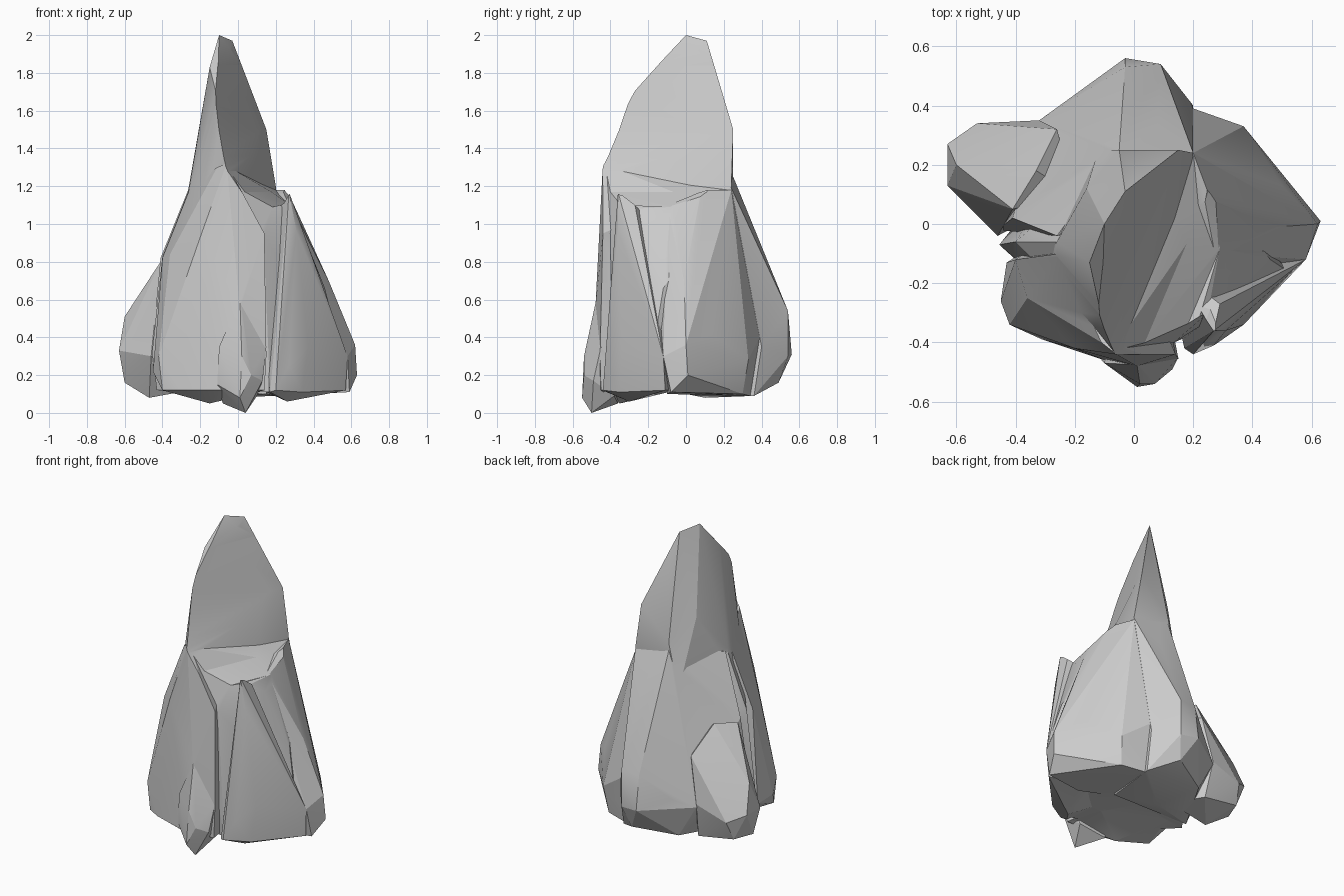
import bpy, bmesh
from mathutils import Vector


def link(name, bm):
    bmesh.ops.recalc_face_normals(bm, faces=bm.faces)
    mesh = bpy.data.meshes.new(name)
    bm.to_mesh(mesh)
    bm.free()
    obj = bpy.data.objects.new(name, mesh)
    bpy.context.collection.objects.link(obj)
    return obj


def chunk(name, points):
    """Faceted boulder: convex hull of a few corner points."""
    bm = bmesh.new()
    for p in points:
        bm.verts.new(p)
    bmesh.ops.convex_hull(bm, input=bm.verts[:])
    bmesh.ops.delete(bm, geom=[v for v in bm.verts if not v.link_faces], context='VERTS')
    return link(name, bm)


def combine(target, other, operation):
    mod = target.modifiers.new("combine", 'BOOLEAN')
    mod.operation = operation
    mod.solver = 'EXACT'
    mod.object = other
    bpy.context.view_layer.objects.active = target
    bpy.ops.object.modifier_apply(modifier=mod.name)
    bpy.data.objects.remove(other, do_unlink=True)


# Tall spire
rock = chunk("rock_spire", [
    (-.10, 0, 2), (-.03, .11, 1.97), (-.15, -.13, 1.83), (-.11, -.31, 1.67),
    (-.06, -.44, 1.33), (.15, .25, 1.5), (.2, .24, 1.2), (-.05, .25, 1.3),
    (-.2, -.1, 1.45), (-.16, .12, 1.45), (-.26, -.06, 1.2), (-.18, -.3, 1.2),
    (-.29, -.1, 1.0), (-.12, .25, 1.0), (.2, .2, .8), (0, -.43, .9), (.12, -.3, .8)])

# Inner core that closes the clefts between the chunks
core = chunk("core", [
    (-.05, -.42, 1.3), (.135, -.4, .93), (.25, -.3, 1.08), (.31, -.17, 1.02),
    (.29, -.08, 1.09), (.2, .23, 1.18), (-.1, .2, 1.1), (-.26, -.06, 1.18),
    (-.4, -.06, .83), (-.455, -.07, .32), (-.43, -.07, .12), (.38, -.23, .77),
    (.52, -.16, .42), (.46, -.12, .66), (.53, -.15, .12), (.17, -.385, .11),
    (.36, -.26, .11), (-.2, .25, .12), (.2, .25, .12), (-.2, -.3, .12)])

# Front slab
front = chunk("front_slab", [
    (-.11, -.4, 1.3), (-.06, -.44, 1.32), (.14, -.44, .95), (0, -.455, .9),
    (-.2, -.42, .93), (.15, -.455, .3), (.01, -.48, .55), (-.36, -.36, .45),
    (-.36, -.25, .84), (-.42, -.34, .3), (-.45, -.26, .22), (-.4, -.34, .12),
    (-.43, -.13, .2), (-.40, -.12, .82), (-.31, -.39, .12), (-.15, -.35, .05),
    (-.25, -.1, 1.2), (0, -.1, 1.1), (.1, -.2, .12), (-.3, -.05, .12),
    (-.1, -.46, .12), (.14, -.45, .12)])

# Low pointed foot of the slab
foot = chunk("front_foot", [
    (.01, -.475, .6), (.02, -.54, .3), (.01, -.55, .08), (.04, -.5, 0),
    (.13, -.49, .17), (.07, -.54, .2), (.15, -.45, .35), (-.11, -.46, .15),
    (-.1, -.47, .35), (-.08, -.36, .05), (.1, -.38, .09), (0, -.38, .5)])

# Back mass
back = chunk("back_mass", [
    (-.26, -.04, 1.19), (-.05, .25, 1.25), (.2, .24, 1.19), (.08, .33, 1.03),
    (.09, .54, .54), (-.03, .53, .53), (-.03, .56, .31), (.09, .54, .3),
    (.05, .49, .16), (.2, .4, .35), (.2, .36, .09), (-.2, .43, .38),
    (-.32, .35, .33), (-.2, .36, .12), (-.41, .02, .82), (-.46, -.02, .3),
    (-.42, -.02, .12), (-.1, .1, .08), (.15, 0, 1.0), (.15, 0, .1)])

# Left rear bulge
left = chunk("left_bulge", [
    (-.63, .13, .33), (-.63, .27, .33), (-.53, .34, .28), (-.6, .2, .51),
    (-.47, .16, .68), (-.41, .05, .8), (-.6, .16, .16), (-.55, .29, .16),
    (-.47, .1, .08), (-.46, -.04, .3), (-.32, .35, .35), (-.26, .32, .64),
    (-.3, .3, .12), (-.33, .18, .82), (-.2, .1, .7), (-.2, .1, .13)])

# Right front rib
rib = chunk("right_front_rib", [
    (.27, -.36, 1.17), (.29, -.27, 1.1), (.31, -.36, .96), (.17, -.42, .11),
    (.2, -.44, .12), (.27, -.41, .25), (.37, -.34, .35), (.45, -.23, .45),
    (.58, -.12, .3), (.57, -.11, .12), (.46, -.22, .12), (.34, -.35, .11),
    (.26, -.3, .06), (.38, -.24, .78), (.2, -.2, 1.03), (.1, -.1, .9),
    (.13, -.2, .12), (.3, -.05, .12)])

# Right rear mass
right = chunk("right_mass", [
    (.28, -.1, 1.1), (.26, .08, 1.18), (.2, .24, 1.18), (.31, -.08, 1.0),
    (.48, -.01, .7), (.62, 0, .36), (.63, .01, .2), (.59, -.08, .11),
    (.58, -.12, .3), (.5, .13, .42), (.43, .25, .3), (.37, .33, .28),
    (.2, .39, .4), (.35, .3, .1), (.2, .34, .09), (.46, .1, .11),
    (.38, -.18, .5), (.35, -.1, .1), (.05, 0, 1.05), (.05, 0, .12)])

for part in (core, front, foot, back, left, rib, right):
    combine(rock, part, 'UNION')

# Curved scoop cut from the top: profile swept along a horizontal direction
normal = Vector((.92, -.39, 0))
along = Vector((.39, .92, 0))
profile = [(-.066, 2.1), (-.066, 1.97), (-.04, 1.84), (.005, 1.67), (.045, 1.5),
           (.09, 1.36), (.122, 1.28), (.19, 1.17), (.3, 1.09), (.35, 1.11),
           (.42, 1.19), (.9, 1.3), (.9, 2.1)]
bm = bmesh.new()
face = bm.faces.new([bm.verts.new(normal * s - along * 1.2 + Vector((0, 0, z)))
                     for s, z in profile])
swept = bmesh.ops.extrude_face_region(bm, geom=[face])["geom"]
bmesh.ops.translate(bm, vec=along * 2.4,
                    verts=[g for g in swept if isinstance(g, bmesh.types.BMVert)])
scoop = link("scoop_cutter", bm)
scoop.hide_render = True
combine(rock, scoop, 'DIFFERENCE')

# Mostly faceted shading, soft only across shallow edges
rock.name = "rock"
bpy.ops.object.select_all(action='DESELECT')
rock.select_set(True)
bpy.context.view_layer.objects.active = rock
bpy.ops.object.shade_smooth_by_angle(angle=0.3)
